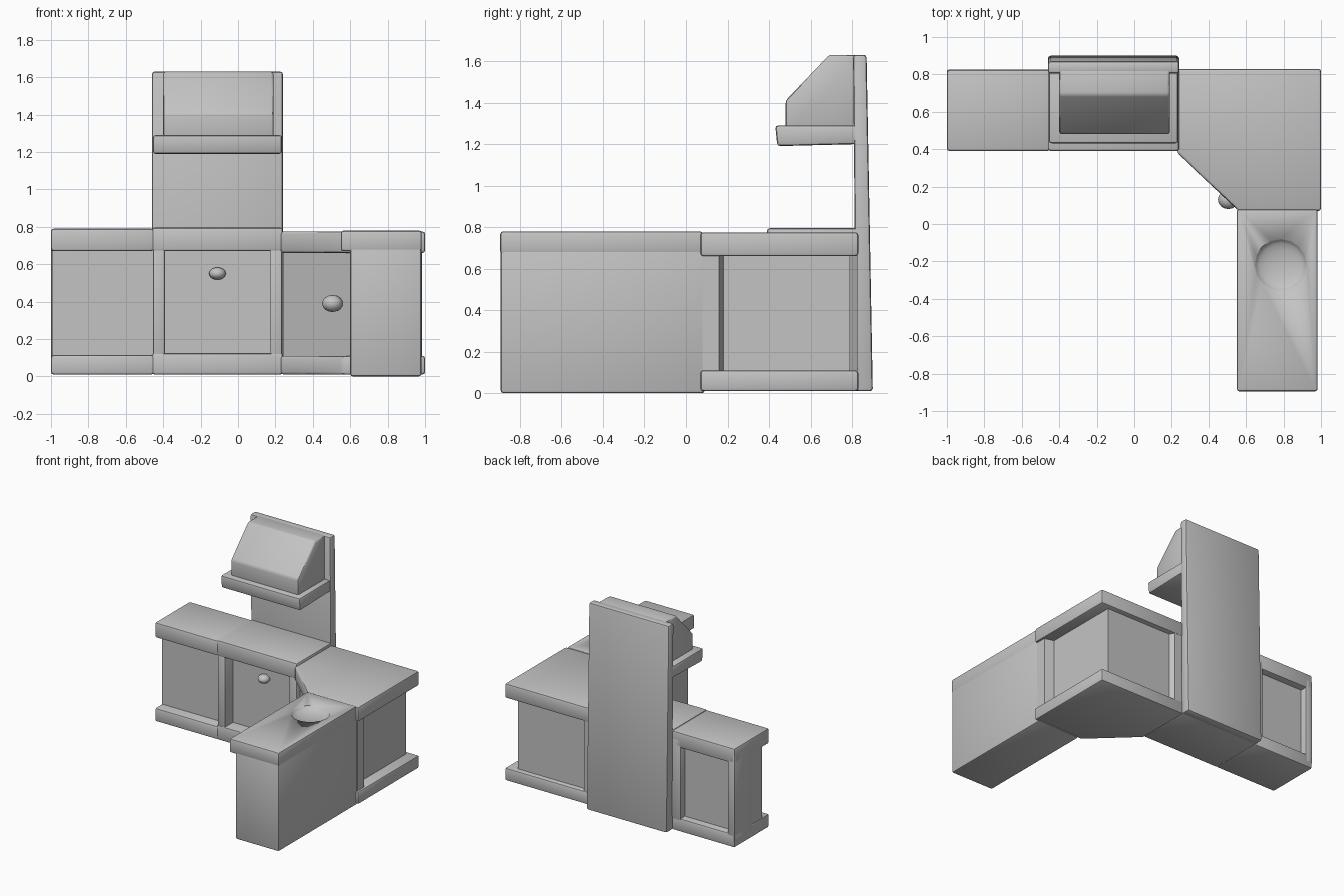
import bpy, bmesh
from mathutils import Vector

cube = bpy.data.objects.get("Cube")
if cube:
    bpy.data.objects.remove(cube, do_unlink=True)

grey = bpy.data.materials.new("pale_grey")
grey.use_nodes = True
colour = (0.55, 0.55, 0.55, 1)
grey.diffuse_color = colour
grey.node_tree.nodes["Principled BSDF"].inputs["Base Color"].default_value = colour


def finish(name, bm, angle=0.7):
    """Turn a bmesh into a smooth-shaded object."""
    bmesh.ops.recalc_face_normals(bm, faces=bm.faces[:])
    mesh = bpy.data.meshes.new(name)
    bm.to_mesh(mesh)
    bm.free()
    mesh.materials.append(grey)
    obj = bpy.data.objects.new(name, mesh)
    bpy.context.collection.objects.link(obj)
    bpy.ops.object.select_all(action="DESELECT")
    obj.select_set(True)
    bpy.context.view_layer.objects.active = obj
    bpy.ops.object.shade_smooth_by_angle(angle=angle)
    return obj


def prism(name, points, lo, hi, axis="z", bevel=0.014):
    """Extrude a closed outline along x (points are y, z) or z (points are x, y)."""
    bm = bmesh.new()
    place = (lambda p: (lo, *p)) if axis == "x" else (lambda p: (*p, lo))
    face = bm.faces.new([bm.verts.new(place(p)) for p in points])
    out = bmesh.ops.extrude_face_region(bm, geom=[face])
    move = Vector((hi - lo, 0, 0)) if axis == "x" else Vector((0, 0, hi - lo))
    bmesh.ops.translate(bm, vec=move, verts=[g for g in out["geom"] if isinstance(g, bmesh.types.BMVert)])
    bmesh.ops.recalc_face_normals(bm, faces=bm.faces[:])
    if bevel:
        bmesh.ops.bevel(bm, geom=bm.edges[:], offset=bevel, segments=2, profile=0.5, affect="EDGES")
    return finish(name, bm)


def box(name, x, y, z, bevel=0.014):
    return prism(name, [(x[0], y[0]), (x[1], y[0]), (x[1], y[1]), (x[0], y[1])], *z, bevel=bevel)


def ball(name, centre, size):
    bm = bmesh.new()
    bmesh.ops.create_uvsphere(bm, u_segments=16, v_segments=10, radius=1)
    bmesh.ops.scale(bm, vec=size, verts=bm.verts)
    bmesh.ops.translate(bm, vec=centre, verts=bm.verts)
    return finish(name, bm)


FLOOR, KICK, UNDER, TOP = 0.01, 0.115, 0.67, 0.79
FRONT, BACK = 0.39, 0.825

# Side cabinet: worktop and plinth overhang the front, panel recessed at the back
box("side_worktop", (-1, -0.45), (FRONT, BACK), (UNDER, TOP))
box("side_plinth", (-1, -0.45), (FRONT, BACK), (FLOOR, KICK))
box("side_body", (-0.995, -0.45), (0.475, 0.77), (0.06, 0.73), 0)
for side, x in (("outer", (-1, -0.94)), ("inner", (-0.53, -0.45))):
    box(f"side_back_post_{side}", x, (0.6, BACK), (0.05, 0.74), 0.008)

# Stove with a deeply framed door
box("stove_top", (-0.46, 0.24), (FRONT, 0.84), (UNDER, TOP + 0.005))
box("stove_plinth", (-0.46, 0.24), (FRONT, 0.84), (FLOOR, KICK + 0.01))
box("stove_door", (-0.44, 0.22), (0.495, 0.83), (0.06, 0.73), 0)
for side, x in (("right", (-0.455, -0.39)), ("left", (0.17, 0.235))):
    box(f"stove_post_{side}", x, (FRONT + 0.005, 0.83), (0.05, 0.74), 0.008)
ball("stove_knob", (-0.11, 0.48, 0.55), (0.045, 0.045, 0.033))

# Tall splashback leaning slightly forward, and the extractor hood
prism("splashback", [(0.82, FLOOR), (0.9, FLOOR), (0.87, 1.63), (0.805, 1.63)], -0.46, 0.24, "x")
prism("hood", [(0.83, 1.25), (0.48, 1.25), (0.48, 1.41), (0.69, 1.63), (0.83, 1.63)], -0.4, 0.19, "x")
prism("hood_rim", [(0.83, 1.2), (0.44, 1.19), (0.43, 1.29), (0.83, 1.29)], -0.455, 0.235, "x")

# Corner cabinet with a diagonal door and panels recessed on both outer sides
outline = [(0.23, 0.83), (0.23, 0.38), (0.56, 0.07), (1, 0.07), (1, 0.83)]
prism("corner_worktop", outline, UNDER - 0.01, 0.775)
prism("corner_plinth", outline, FLOOR, 0.11)
body = [(0.24, 0.825), (0.24, 0.43), (0.6, 0.09), (0.985, 0.08), (0.985, 0.16),
        (0.91, 0.18), (0.91, 0.79), (0.33, 0.79), (0.31, 0.825)]
prism("corner_body", body, 0.05, 0.73, bevel=0)
ball("corner_knob", (0.505, 0.13, 0.39), (0.055, 0.05, 0.045))

# Sink counter running forward from the corner
box("sink_cabinet", (0.6, 0.98), (-0.893, 0.09), (0, 0.73))
counter = box("sink_worktop", (0.55, 0.982), (-0.895, 0.08), (UNDER, 0.78))
cutter = ball("basin_cutter", (0.785, -0.22, 0.782), (0.142, 0.142, 0.045))
cutter.hide_render = True
cut = counter.modifiers.new("basin", "BOOLEAN")
cut.operation, cut.solver, cut.object = "DIFFERENCE", "EXACT", cutter
bpy.context.view_layer.objects.active = counter
bpy.ops.object.modifier_apply(modifier="basin")
bpy.data.objects.remove(cutter, do_unlink=True)
